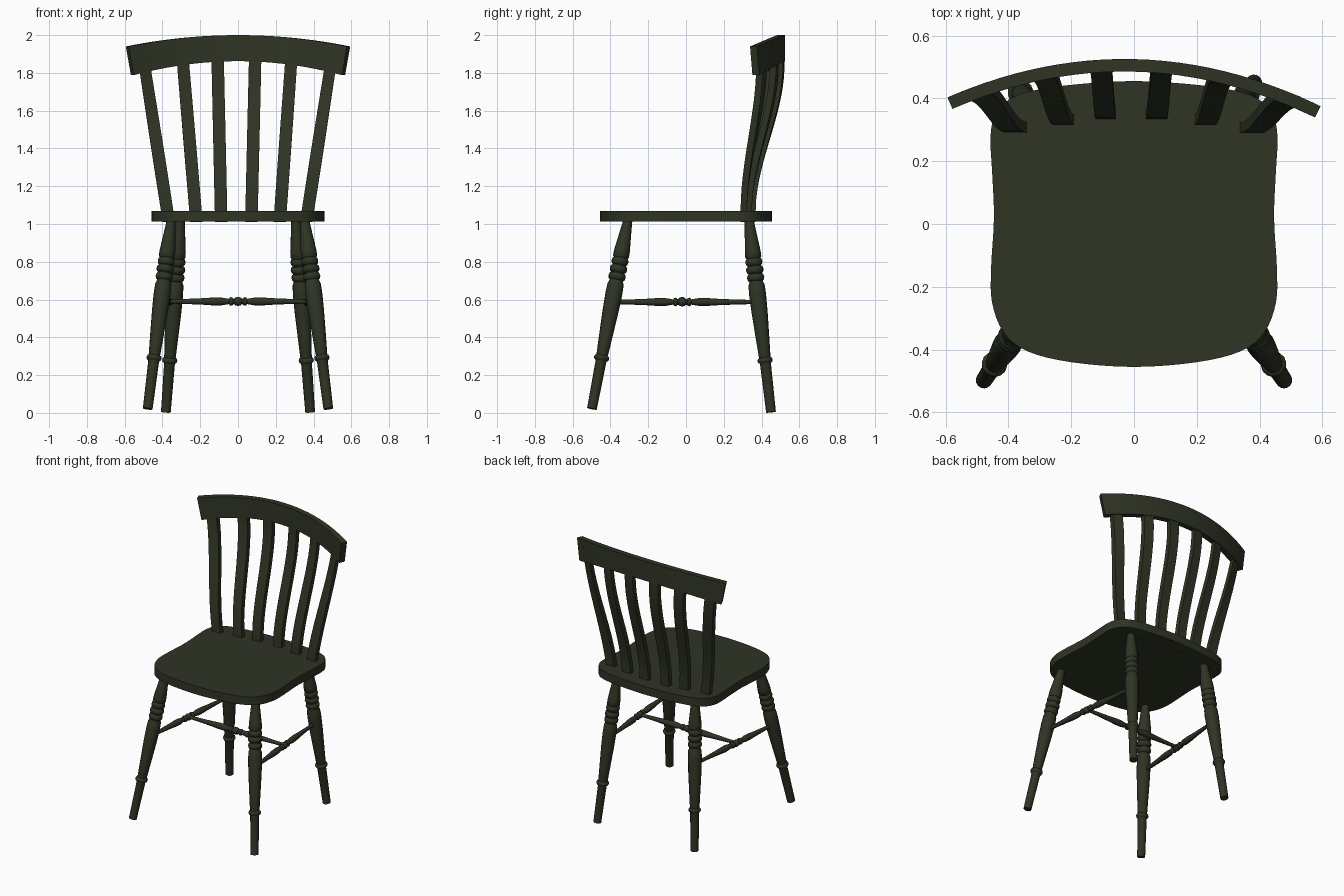
import bpy, bmesh, math
from mathutils import Vector

if "Cube" in bpy.data.objects:
    bpy.data.objects.remove(bpy.data.objects["Cube"])

paint = bpy.data.materials.new("dark olive paint")
paint.diffuse_color = (0.028, 0.035, 0.018, 1)
paint.use_nodes = True
paint.node_tree.nodes["Principled BSDF"].inputs["Base Color"].default_value = paint.diffuse_color


def finish(name, bm, angle=35):
    bmesh.ops.recalc_face_normals(bm, faces=bm.faces)
    me = bpy.data.meshes.new(name)
    bm.to_mesh(me)
    bm.free()
    me.materials.append(paint)
    ob = bpy.data.objects.new(name, me)
    bpy.context.collection.objects.link(ob)
    bpy.ops.object.select_all(action='DESELECT')
    ob.select_set(True)
    bpy.context.view_layer.objects.active = ob
    bpy.ops.object.shade_smooth_by_angle(angle=math.radians(angle))
    return ob


def loft(name, rings, angle=35):
    """Skin a list of closed rings of points and cap both ends."""
    bm = bmesh.new()
    vs = [[bm.verts.new(p) for p in r] for r in rings]
    n = len(vs[0])
    for a, b in zip(vs, vs[1:]):
        for i in range(n):
            j = (i + 1) % n
            bm.faces.new((a[i], a[j], b[j], b[i]))
    bm.faces.new(vs[0])
    bm.faces.new(vs[-1])
    return finish(name, bm, angle)


def turned(name, p0, p1, profile, sides=14):
    """Lathe a (fraction along axis, radius) profile between two points."""
    p0, p1 = Vector(p0), Vector(p1)
    rot = (p1 - p0).to_track_quat('Z', 'Y')
    rings = []
    for t, r in profile:
        c = p0.lerp(p1, t)
        rings.append([c + rot @ Vector((r * math.cos(2 * math.pi * i / sides),
                                        r * math.sin(2 * math.pi * i / sides), 0))
                      for i in range(sides)])
    return loft(name, rings, 50)


def bead(c, h, r_low, r_high):
    """Half-round ring in a turned profile."""
    return [(c + h * math.sin(a), r_low + (r_high - r_low) * math.cos(a))
            for a in [math.radians(d) for d in (-90, -50, 0, 50, 90)]]


# Seat: smooth outline through a few half-outline points, mirrored in x
half = [(0, -0.455), (0.2, -0.44), (0.34, -0.405), (0.415, -0.345), (0.452, -0.25),
        (0.455, -0.14), (0.446, 0.02), (0.452, 0.17), (0.457, 0.27), (0.445, 0.34),
        (0.40, 0.395), (0.32, 0.425), (0.18, 0.445), (0, 0.455)]
pts = [Vector(p) for p in half + [(-x, y) for x, y in half[-2:0:-1]]]
outline = []
for i in range(len(pts)):
    a, b, c, d = (pts[(i + k) % len(pts)] for k in (-1, 0, 1, 2))
    for s in range(4):
        t = s / 4
        outline.append(0.5 * (2 * b + (c - a) * t + (2 * a - 5 * b + 4 * c - d) * t * t
                              + (3 * b - a - 3 * c + d) * t ** 3))
loft("seat", [[(p.x, p.y, z) for p in outline] for z in (1.012, 1.07)])

# Legs: turned with three rings below the neck and one near the foot
leg_profile = ([(0, 0.026), (0.25, 0.029)] + bead(0.267, 0.014, 0.03, 0.041)
               + [(0.285, 0.031), (0.40, 0.037), (0.52, 0.043), (0.61, 0.045),
                  (0.655, 0.043), (0.672, 0.036)]
               + bead(0.694, 0.018, 0.036, 0.046) + bead(0.734, 0.018, 0.036, 0.047)
               + bead(0.774, 0.018, 0.036, 0.045)
               + [(0.80, 0.043), (0.83, 0.042), (0.90, 0.034), (0.98, 0.025), (1, 0.024)])
legs = {"front": ((0.478, -0.498, 0.022), (0.352, -0.306, 1.03)),
        "back": ((0.382, 0.45, 0.004), (0.305, 0.333, 1.03))}
for side, s in (("left", -1), ("right", 1)):
    for kind, (foot, top) in legs.items():
        turned(f"{kind}_leg_{side}", (s * foot[0], foot[1], foot[2]),
               (s * top[0], top[1], top[2]), leg_profile)

# Stretchers: slim spindles with a beaded middle
half_up = [(0, 0.011), (0.12, 0.013), (0.25, 0.017), (0.33, 0.021), (0.38, 0.021),
           (0.42, 0.016), (0.435, 0.014)] + bead(0.452, 0.014, 0.014, 0.023) + [(0.47, 0.015)]
mid = bead(0.5, 0.025, 0.015, 0.024)
stretcher = half_up + mid + [(1 - t, r) for t, r in reversed(half_up)]
for side, s in (("left", -1), ("right", 1)):
    turned(f"side_stretcher_{side}", (s * 0.41, -0.40, 0.587), (s * 0.345, 0.36, 0.587),
           stretcher, 12)
turned("cross_stretcher", (-0.38, -0.02, 0.59), (0.38, -0.02, 0.59), stretcher, 12)


# Crest rail: bowed board with arched edges and slanted ends
def crest_y(x):
    return 0.525 - 0.385 * x * x - 0.0235 * x


rings = []
N = 24
for i in range(N + 1):
    u = -1 + 2 * i / N
    ring = []
    for z0, drop, w, offset in ((2.0, 0.17, 0.594, 0), (1.862, 0.23, 0.567, 0),
                                (1.862, 0.23, 0.567, 0.04), (2.0, 0.17, 0.594, 0.04)):
        x = u * w
        slope = -0.77 * x - 0.0235
        n = Vector((-slope, 1)).normalized()
        ring.append((x - n.x * offset, crest_y(x) - n.y * offset, z0 - drop * x * x))
    rings.append(ring)
loft("crest_rail", rings)

# Back slats: six fanned, S-curved strips: (bottom x, bottom y, top x)
slats = [(-0.375, 0.308, -0.495), (-0.225, 0.332, -0.29), (-0.09, 0.352, -0.107),
         (0.072, 0.352, 0.09), (0.225, 0.332, 0.28), (0.37, 0.306, 0.49)]
for k, (xb, yb, xt) in enumerate(slats):
    yt = crest_y(xt) - 0.021
    slope = -0.77 * xt
    rings = []
    for i in range(-1, 15):
        t = i / 13
        tc = min(max(t, 0), 1)
        e = tc * tc * (3 - 2 * tc)
        dy = 6 * tc * (1 - tc) * (yt - yb) / 0.77
        c = Vector((xb + (xt - xb) * t, yb + (yt - yb) * e, 1.07 + 0.77 * t))
        across = Vector((1, slope * e, 0)).normalized() * 0.033
        # thickness follows the bend of the slat
        thick = Vector((0, 1, -dy)).normalized() * 0.017
        rings.append([c - across - thick, c + across - thick,
                      c + across + thick, c - across + thick])
    loft(f"back_slat_{k + 1}", rings)
